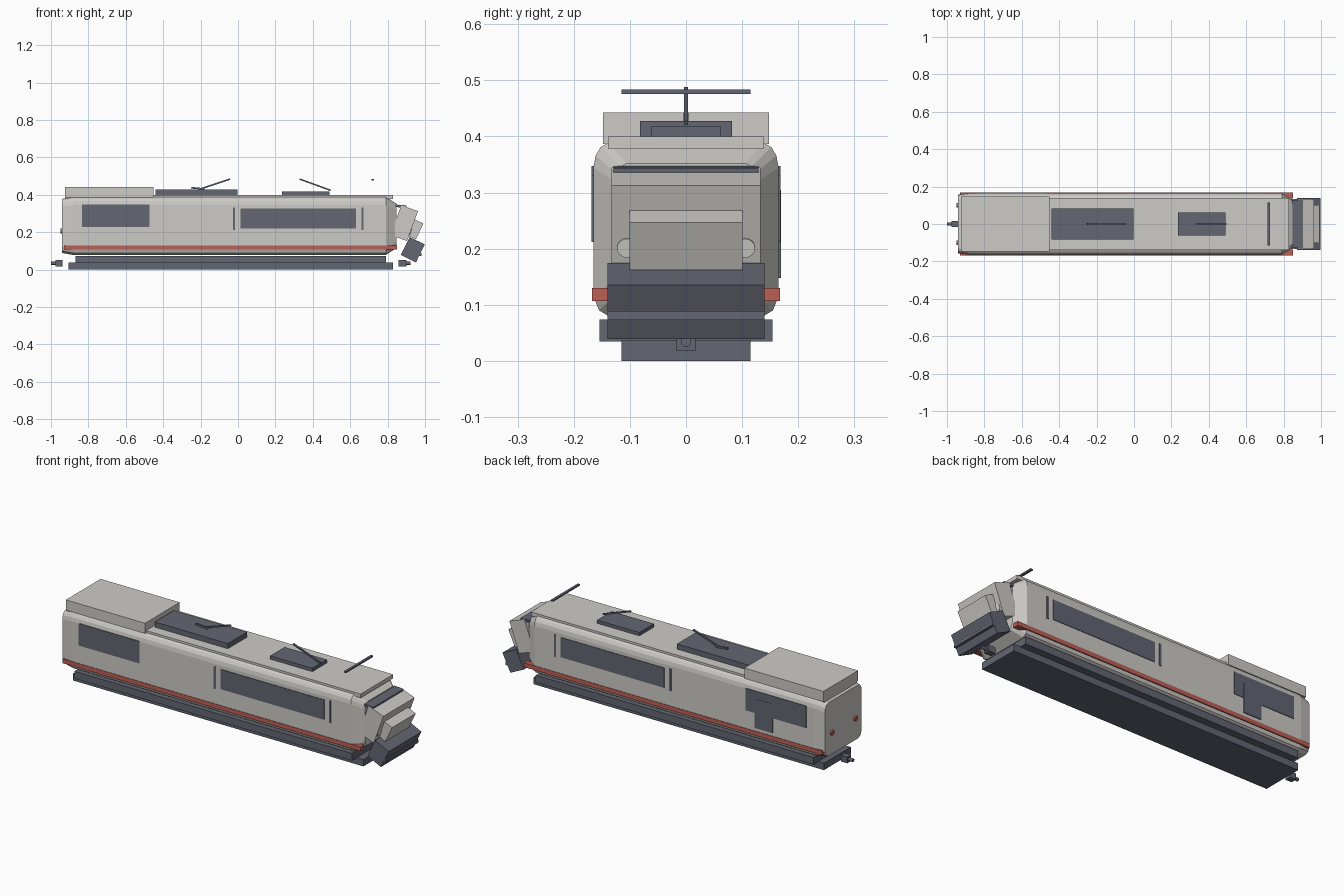
import bpy, bmesh, math
from mathutils import Vector

if "Cube" in bpy.data.objects:
    bpy.data.objects.remove(bpy.data.objects["Cube"])


def material(name, rgb):
    m = bpy.data.materials.new(name)
    m.diffuse_color = (*rgb, 1)
    m.use_nodes = True
    m.node_tree.nodes["Principled BSDF"].inputs["Base Color"].default_value = m.diffuse_color
    return m


GREY = material("warm_grey", (0.61, 0.60, 0.57))
SLATE = material("slate", (0.125, 0.132, 0.17))
RED = material("brick_red", (0.50, 0.115, 0.09))
LAMP = material("pale_lamp", (0.85, 0.85, 0.80))


def finish(name, bm, mat):
    bmesh.ops.recalc_face_normals(bm, faces=bm.faces)
    me = bpy.data.meshes.new(name)
    bm.to_mesh(me)
    bm.free()
    me.materials.append(mat)
    ob = bpy.data.objects.new(name, me)
    bpy.context.collection.objects.link(ob)
    return ob


def box(name, x, y, z, mat):
    """Box from (min, max) ranges."""
    bm = bmesh.new()
    bmesh.ops.create_cube(bm, size=1)
    for v in bm.verts:
        v.co = Vector([(r[0] + r[1]) / 2 + c * (r[1] - r[0]) for r, c in zip((x, y, z), v.co)])
    return finish(name, bm, mat)


def tilted(name, loc, size, deg, mat):
    """Box centred at loc, pitched about the y axis."""
    h = [s / 2 for s in size]
    ob = box(name, (-h[0], h[0]), (-h[1], h[1]), (-h[2], h[2]), mat)
    ob.location = loc
    ob.rotation_euler.y = math.radians(deg)
    return ob


def rod(name, a, b, w, mat):
    """Thin square bar in the xz plane."""
    d = (b[0] - a[0], b[1] - a[1])
    return tilted(name, ((a[0] + b[0]) / 2, 0, (a[1] + b[1]) / 2),
                  (math.hypot(*d), w, w), -math.degrees(math.atan2(d[1], d[0])), mat)


def disc(name, loc, r, depth, mat, deg=90, seg=16):
    """Cylinder lying along x."""
    bm = bmesh.new()
    bmesh.ops.create_cone(bm, cap_ends=True, segments=seg, radius1=r, radius2=r, depth=depth)
    ob = finish(name, bm, mat)
    ob.location = loc
    ob.rotation_euler.y = math.radians(deg)
    return ob


# Body shell: rounded section lofted along x, with tapered ends
half = [(0.135, 0.078), (0.155, 0.090), (0.165, 0.115), (0.165, 0.345),
        (0.161, 0.366), (0.152, 0.381), (0.138, 0.389)]
profile = half + [(-y, z) for y, z in reversed(half)]
stations = [(-0.94, 0.95, 0.93), (-0.88, 1, 1), (0.79, 1, 1), (0.848, 0.77, 0.76)]
bm = bmesh.new()
rings = [[bm.verts.new((x, y * sy, 0.235 + (z - 0.235) * sz)) for y, z in profile]
         for x, sy, sz in stations]
n = len(profile)
for a, b in zip(rings, rings[1:]):
    for i in range(n):
        bm.faces.new((a[i], a[(i + 1) % n], b[(i + 1) % n], b[i]))
bm.faces.new(rings[0])
bm.faces.new(rings[-1])
finish("body_shell", bm, GREY)

# Underframe
box("upper_skirt", (-0.87, 0.79), (-0.154, 0.154), (0.035, 0.074), SLATE)
box("lower_skirt", (-0.905, 0.83), (-0.115, 0.115), (0, 0.037), SLATE)

# Roof
box("roof_plate", (-0.925, 0.83), (-0.139, 0.139), (0.379, 0.400), GREY)
box("rear_roof_housing", (-0.925, -0.452), (-0.148, 0.148), (0.387, 0.443), GREY)
box("large_roof_unit", (-0.44, -0.003), (-0.082, 0.082), (0.398, 0.428), SLATE)
box("small_roof_unit", (0.235, 0.488), (-0.062, 0.062), (0.398, 0.418), SLATE)
rod("collector_short_arm", (-0.25, 0.438), (-0.18, 0.431), 0.009, SLATE)
rod("collector_rear_arm", (-0.205, 0.430), (-0.043, 0.484), 0.008, SLATE)
rod("collector_front_arm", (0.33, 0.484), (0.495, 0.424), 0.008, SLATE)
box("collector_bar", (0.714, 0.727), (-0.115, 0.115), (0.476, 0.484), SLATE)

# Side details, mirrored to both sides
for side, s in (("left", 1), ("right", -1)):
    def plate(name, x, z, y0, y1, mat):
        box(f"{side}_{name}", x, tuple(sorted((s * y0, s * y1))), z, mat)
    plate("rear_window", (-0.835, -0.472), (0.228, 0.347), 0.161, 0.168, SLATE)
    plate("front_window", (0.013, 0.632), (0.219, 0.326), 0.161, 0.168, SLATE)
    plate("door_strip_rear", (-0.028, -0.015), (0.212, 0.331), 0.161, 0.168, SLATE)
    plate("door_strip_front", (0.660, 0.671), (0.212, 0.331), 0.161, 0.168, SLATE)
    plate("stripe", (-0.93, 0.85), (0.107, 0.130), 0.137, 0.1675, RED)
    disc(f"{side}_tail_lamp", (-0.942, s * 0.10, 0.207), 0.013, 0.014, RED)
    disc(f"{side}_headlamp", (0.9215, s * 0.105, 0.202), 0.018, 0.008, LAMP, 110)
box("left_service_door", (-0.635, -0.528), (0.162, 0.1695), (0.148, 0.305), SLATE)

# Nose: stacked tilted blocks
tilted("nose_upper", (0.8885, 0, 0.249), (0.095, 0.266, 0.17), 20, GREY)
tilted("nose_visor", (0.872, 0, 0.339), (0.055, 0.258, 0.013), 4, SLATE)
tilted("nose_panel", (0.944, 0, 0.217), (0.06, 0.202, 0.094), 25, GREY)
tilted("nose_lower", (0.9345, 0, 0.1065), (0.09, 0.28, 0.107), 26, SLATE)
box("nose_bar", (0.955, 0.982), (-0.14, 0.14), (0.073, 0.089), SLATE)

# Couplers at both ends
for end, x0, x1, tip in (("rear", -0.975, -0.938, -1.0), ("front", 0.858, 0.9, 0.922)):
    box(f"{end}_coupler_block", (x0, x1), (-0.0165, 0.0165), (0.018, 0.051), SLATE)
    mid = (x0 + x1) / 2
    disc(f"{end}_coupler_pin", ((mid + tip) / 2, 0, 0.034), 0.009, abs(tip - mid), SLATE, seg=12)
